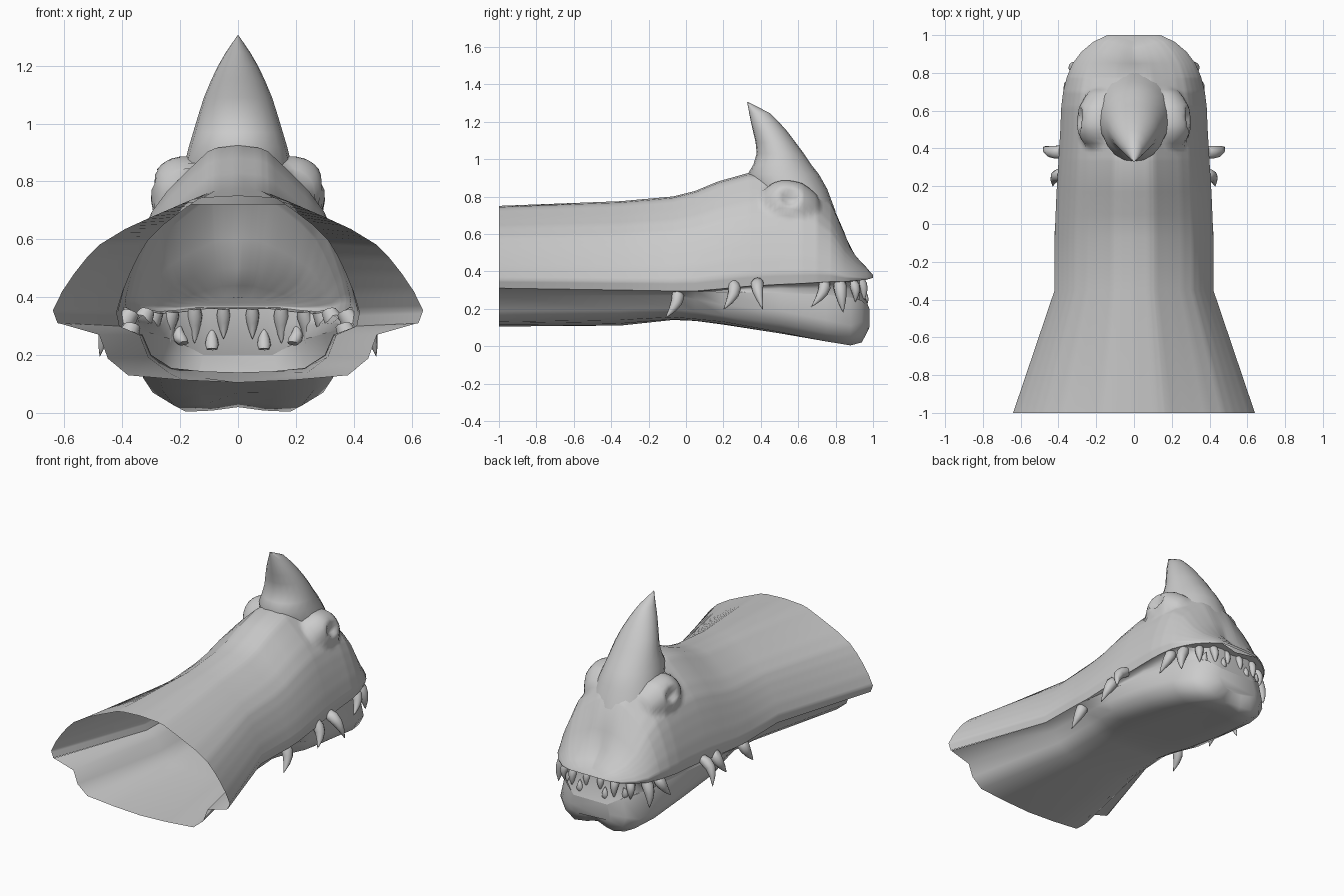
import bpy, bmesh, math
from mathutils import Vector

if "Cube" in bpy.data.objects:
    bpy.data.objects.remove(bpy.data.objects["Cube"])

hide = bpy.data.materials.new("grey_hide")
hide.diffuse_color = (0.6, 0.6, 0.6, 1)
hide.use_nodes = True
hide.node_tree.nodes["Principled BSDF"].inputs["Base Color"].default_value = hide.diffuse_color


def finish(name, bm, angle=60):
    bmesh.ops.remove_doubles(bm, verts=bm.verts, dist=0.0005)
    bmesh.ops.recalc_face_normals(bm, faces=bm.faces)
    me = bpy.data.meshes.new(name)
    bm.to_mesh(me)
    bm.free()
    ob = bpy.data.objects.new(name, me)
    bpy.context.collection.objects.link(ob)
    me.materials.append(hide)
    bpy.ops.object.select_all(action='DESELECT')
    ob.select_set(True)
    bpy.context.view_layer.objects.active = ob
    bpy.ops.object.shade_smooth_by_angle(angle=math.radians(angle))
    return ob


def loft(name, rings, closed=False, cap_start=False, cap_end=False):
    bm = bmesh.new()
    vs = [[bm.verts.new(p) for p in r] for r in rings]
    n = len(vs[0])
    for a, b in zip(vs, vs[1:]):
        for i in range(n if closed else n - 1):
            j = (i + 1) % n
            bm.faces.new((a[i], a[j], b[j], b[i]))
    if cap_start:
        bm.faces.new(vs[0])
    if cap_end:
        bm.faces.new(vs[-1])
    return finish(name, bm)


def mirrored(half, y):
    """Half profile ending on the centre line -> full profile with a cleft at the nose."""
    pts = [(x, z) for x, z in half] + [(-x, z) for x, z in half[-2::-1]]
    def cleft(x):
        return 0.035 * max(0, 1 - abs(x) / 0.12) if y > 0.9 else 0
    return [(x, y - cleft(x), z) for x, z in pts]


def refine(rows, n):
    """Linear in-between rows."""
    out = [tuple(a + (b - a) * k / n for a, b in zip(p, q))
           for p, q in zip(rows, rows[1:]) for k in range(n)]
    return out + [rows[-1]]


def at(rows, y):
    """Row interpolated at a given y."""
    for p, q in zip(rows, rows[1:]):
        if y <= q[0]:
            t = (y - p[0]) / (q[0] - p[0])
            return [a + (b - a) * t for a, b in zip(p, q)]
    return rows[-1]


def brow(p):
    """Raise the brow and sink the eye socket."""
    x, y, z = p
    s = 1 if x > 0 else -1
    x = abs(x)
    dy = (y - .55) / (.15 if y < .55 else .2)
    d = dy * dy + ((x - .225) ** 2 + (z - .80) ** 2) / .0165
    up = .09 * max(0, 1 - d) ** .8
    e = ((y - .56) / .075) ** 2 + ((x - .265) ** 2 + (z - .765) ** 2) / .0022
    up -= .065 * max(0, 1 - e)
    return s * (x + .66 * up), y, z + .75 * up


# Neck and upper head: y, half width, lip height, top height
UPPER = [(-1, .64, .31, .75), (-.35, .42, .30, .775), (-.07, .42, .295, .80),
         (.05, .415, .295, .83), (.17, .41, .305, .88), (.33, .40, .32, .925),
         (.5, .39, .33, .92), (.62, .385, .335, .90), (.7, .375, .34, .86),
         (.78, .355, .345, .76), (.85, .325, .345, .60), (.91, .28, .35, .50),
         (.965, .215, .355, .44), (1.0, .14, .365, .40)]
SHAPE = [(.975, 0), (1, .10), (.95, .25), (.885, .39), (.82, .51), (.745, .62),
         (.61, .74), (.46, .84), (.26, .965), (.19, .985), (0, 1)]
FINE = refine(SHAPE, 4)
STATIONS = UPPER[:5] + refine(UPPER[5:10], 7) + UPPER[10:]
loft("neck_and_upper_head",
     [[brow(p) for p in mirrored([(w * a, lo + (hi - lo) * b) for a, b in FINE], y)]
      for y, w, lo, hi in STATIONS], cap_end=True)

# Throat and lower jaw: y, then lip, cheek, underside and centre
LOWER = [(-1, .62, .31, .48, .27, .38, .13, .105), (-.35, .41, .30, .34, .27, .24, .14, .11),
         (-.07, .41, .295, .33, .27, .23, .155, .14), (.05, .40, .293, .35, .25, .24, .145, .135),
         (.2, .38, .29, .37, .22, .27, .13, .115), (.5, .34, .285, .355, .19, .26, .075, .07),
         (.75, .30, .275, .33, .14, .22, .025, .045), (.88, .25, .26, .285, .11, .18, .004, .02),
         (.94, .2, .245, .23, .13, .14, .02, .035), (.98, .12, .20, .14, .14, .1, .085, .09)]
loft("throat_and_lower_jaw",
     [mirrored([(a, b), (c, d), ((c + e) / 2 + .02, (d + f) / 2 - .012), (e, f),
                (e / 2, (f + g) / 2 - .004), (0, g)], y)
      for y, a, b, c, d, e, f, g in LOWER], cap_end=True)

# Gums: a strip folded in under the upper lip and out to the lower lip
gum = []
for y, w, lo, hi in UPPER[2:]:
    low = at(LOWER, min(y, .98))
    inset = .03 * max(0, min(1, (y - .05) / .3))
    front = .05 * max(0, (y - .85) / .15)
    gum.append([(w * .975, y, lo), (w * .96 - inset, y - front, lo - .004),
                (min(low[1], w * .95 - inset), min(y, .98) - front * .6, (lo + low[2]) / 2),
                (low[1], min(y, .98), low[2])])
gum.append([(0, .965, .365), (0, .93, .36), (0, .95, .28), (0, .98, .20)])
gum += [[(-x, y, z) for x, y, z in row] for row in gum[-2::-1]]
loft("gums", gum)

# Horn: height, back, front, half width
HORN = [(.72, .42, .80, .21), (.84, .36, .755, .19), (.92, .33, .71, .17), (.97, .36, .67, .155),
        (1.03, .378, .63, .137), (1.09, .372, .585, .118), (1.15, .358, .54, .093),
        (1.20, .347, .495, .069), (1.245, .338, .45, .043), (1.305, .327, .332, .002)]
rings = []
for z, back, front, w in HORN:
    angles = [2 * math.pi * i / 20 for i in range(20)]
    rings.append([(w * math.cos(t), (back + front) / 2 + (front - back) / 2 * math.sin(t), z)
                  for t in angles])
loft("horn", rings, closed=True, cap_end=True)


# Curved teeth: root, tip, radius
def tooth(name, root, tip, r, bend):
    root, tip = Vector(root), Vector(tip)
    axis = (tip - root).normalized()
    u = axis.orthogonal().normalized()
    v = axis.cross(u)
    rings = []
    for t, k in ((0, .8), (.2, 1), (.45, .85), (.7, .55), (.9, .22), (1, .02)):
        c = root.lerp(tip, t) + Vector(bend) * math.sin(math.pi * t)
        rings.append([c + r * k * (u * math.cos(a) + v * math.sin(a))
                      for a in (2 * math.pi * i / 10 for i in range(10))])
    loft(name, rings, closed=True, cap_start=True, cap_end=True)


TEETH = [((.365, -.04, .30), (.405, -.11, .15), .036, (.01, .02, 0)),
         ((.37, .26, .345), (.43, .20, .195), .036, (.015, .02, 0)),
         ((.37, .38, .35), (.478, .41, .195), .036, (.025, -.01, .02)),
         ((.315, .745, .35), (.36, .67, .21), .034, (.01, .02, 0)),
         ((.285, .82, .35), (.325, .84, .18), .036, (.015, 0, 0)),
         ((.225, .89, .35), (.235, .905, .235), .028, (.01, .01, 0)),
         ((.15, .93, .36), (.15, .95, .24), .027, (0, .01, 0)),
         ((.05, .93, .36), (.05, .945, .255), .024, (0, .01, 0)),
         ((.09, .94, .22), (.09, .955, .30), .024, (0, .01, 0)),
         ((.19, .90, .24), (.20, .925, .31), .024, (.01, 0, 0))]
for root, tip, r, bend in TEETH:
    for s in (-1, 1):
        tooth("tooth", (s * root[0], *root[1:]), (s * tip[0], *tip[1:]), r,
              (s * bend[0], *bend[1:]))
